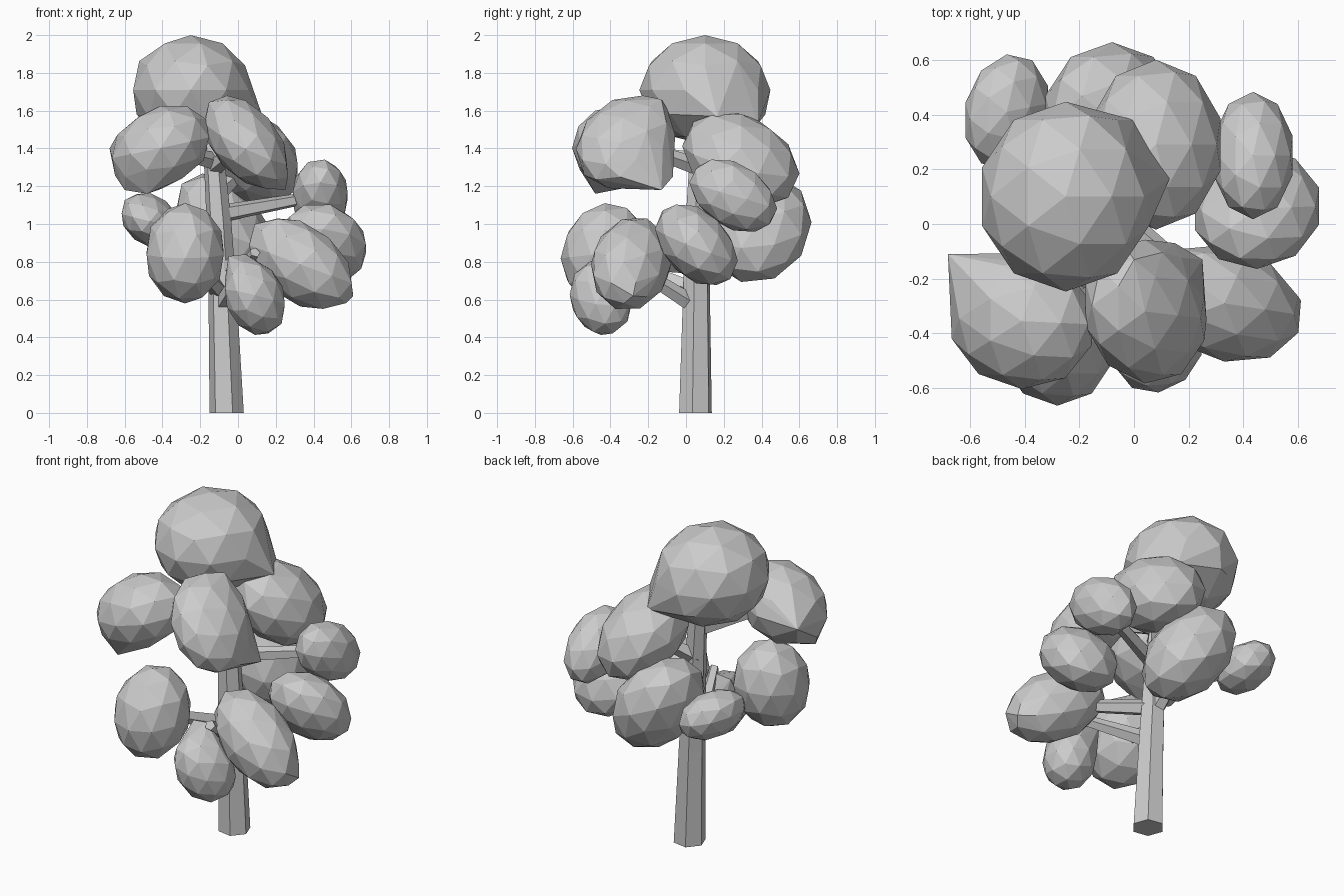
import bpy, bmesh, math
from mathutils import Vector, Matrix

if "Cube" in bpy.data.objects:
    bpy.data.objects.remove(bpy.data.objects["Cube"])


def finish(bm, name):
    bmesh.ops.recalc_face_normals(bm, faces=bm.faces[:])
    mesh = bpy.data.meshes.new(name)
    bm.to_mesh(mesh)
    bm.free()
    ob = bpy.data.objects.new(name, mesh)
    bpy.context.collection.objects.link(ob)
    return ob


def tube(name, path, sides, turn=0.0, flat=False):
    """Tapered prism through (x, y, z, radius) points, capped at both ends."""
    bm = bmesh.new()
    pts = [Vector(p[:3]) for p in path]
    rot = Matrix() if flat else (pts[-1] - pts[0]).to_track_quat('Z', 'Y').to_matrix().to_4x4()
    rings = []
    for p, (_, _, _, r) in zip(pts, path):
        angs = [turn + 2 * math.pi * i / sides for i in range(sides)]
        rings.append([bm.verts.new(p + rot @ Vector((r * math.cos(a), r * math.sin(a), 0))) for a in angs])
    for lo, hi in zip(rings, rings[1:]):
        for i in range(sides):
            j = (i + 1) % sides
            bm.faces.new((lo[i], lo[j], hi[j], hi[i]))
    bm.faces.new(rings[0][::-1])
    bm.faces.new(rings[-1])
    return finish(bm, name)


def leaf_clump(name, centre, half, tilt=(0, 0, 0), tips=()):
    """Faceted ellipsoid with given half extents, xy/xz/yz tilt, and optional corner points."""
    hx, hy, hz = half
    xy, xz, yz = tilt
    b = math.sqrt(1 - xy * xy)
    c = (yz - xy * xz) / b
    d = math.sqrt(max(0.01, 1 - xz * xz - c * c))
    shear = Matrix(((hx, 0, 0), (hy * xy, hy * b, 0), (hz * xz, hz * c, hz * d)))
    ball = bmesh.new()
    bmesh.ops.create_icosphere(ball, subdivisions=2, radius=1.035)
    points = [shear @ v.co + Vector(centre) for v in ball.verts] + [Vector(t) for t in tips]
    ball.free()
    # Wrap ball and corners in one convex skin
    bm = bmesh.new()
    for p in points:
        bm.verts.new(p)
    hull = bmesh.ops.convex_hull(bm, input=bm.verts[:])
    inside = {g for k in ("geom_interior", "geom_unused") for g in hull[k] if isinstance(g, bmesh.types.BMVert)}
    bmesh.ops.delete(bm, geom=list(inside), context='VERTS')
    return finish(bm, name)


# Trunk: leaning, tapering six-sided post
tube("trunk", [(-.06, .05, 0, .092), (-.08, .055, .58, .077),
               (-.10, .06, 1.0, .067), (-.15, .08, 1.65, .045)], 6, math.radians(-10), True)

# Foliage: name, centre, half extents, tilt, corner points, branch start height
clumps = [
    ("crown", (-.25, .10, 1.71), (.31, .335, .28), (0, 0, 0),
     [(.13, .165, 1.57), (0, .38, 1.53), (-.28, .42, 1.58)], None),
    ("upper_left", (-.41, -.355, 1.405), (.26, .24, .22), (-.05, .25, 0),
     [(-.68, -.11, 1.4), (-.6, -.4, 1.18), (-.48, -.48, 1.16)], 1.33),
    ("upper_front", (.04, -.32, 1.435), (.22, .255, .24), (-.1, -.45, .2),
     [(.25, -.13, 1.18), (0, -.13, 1.66), (.15, -.07, 1.25), (.265, -.35, 1.25)], 1.3),
    ("upper_back", (.08, .29, 1.34), (.24, .30, .25), (0, -.2, -.28), [], 1.15),
    ("right_upper", (.435, .25, 1.15), (.147, .225, .19), (0, 0, -.35), [], 1.05),
    ("right_lower", (.45, .055, .89), (.23, .212, .215), (.05, -.1, -.38), [], None),
    ("front_right", (.33, -.29, .79), (.275, .21, .242), (-.2, -.42, .1), [(.61, -.28, .62)], .78),
    ("front_low", (.09, -.45, .61), (.16, .162, .195), (.15, -.2, -.1),
     [(-.05, -.36, .83), (.04, -.36, .84), (-.07, -.42, .7)], .56),
    ("left_front", (-.28, -.43, .845), (.207, .226, .258), (0, 0, .1), [], .64),
    ("left_back", (-.465, .41, 1.02), (.153, .205, .143), (.15, -.25, 0), [], .9),
    ("back", (-.08, .38, .98), (.248, .275, .285), (0, -.35, .1), [], .75),
]

for name, centre, half, tilt, tips, start in clumps:
    leaf_clump(name + "_foliage", centre, half, tilt, tips)
    if start:
        # Branch: tapered stick from the trunk into the clump
        base = (-.06 - .05 * start, .05 + .015 * start, start)
        end = (.09, -.4, .85) if name == "front_low" else centre
        tube(name + "_branch", [base + (.05,), end + (.03,)], 5)
